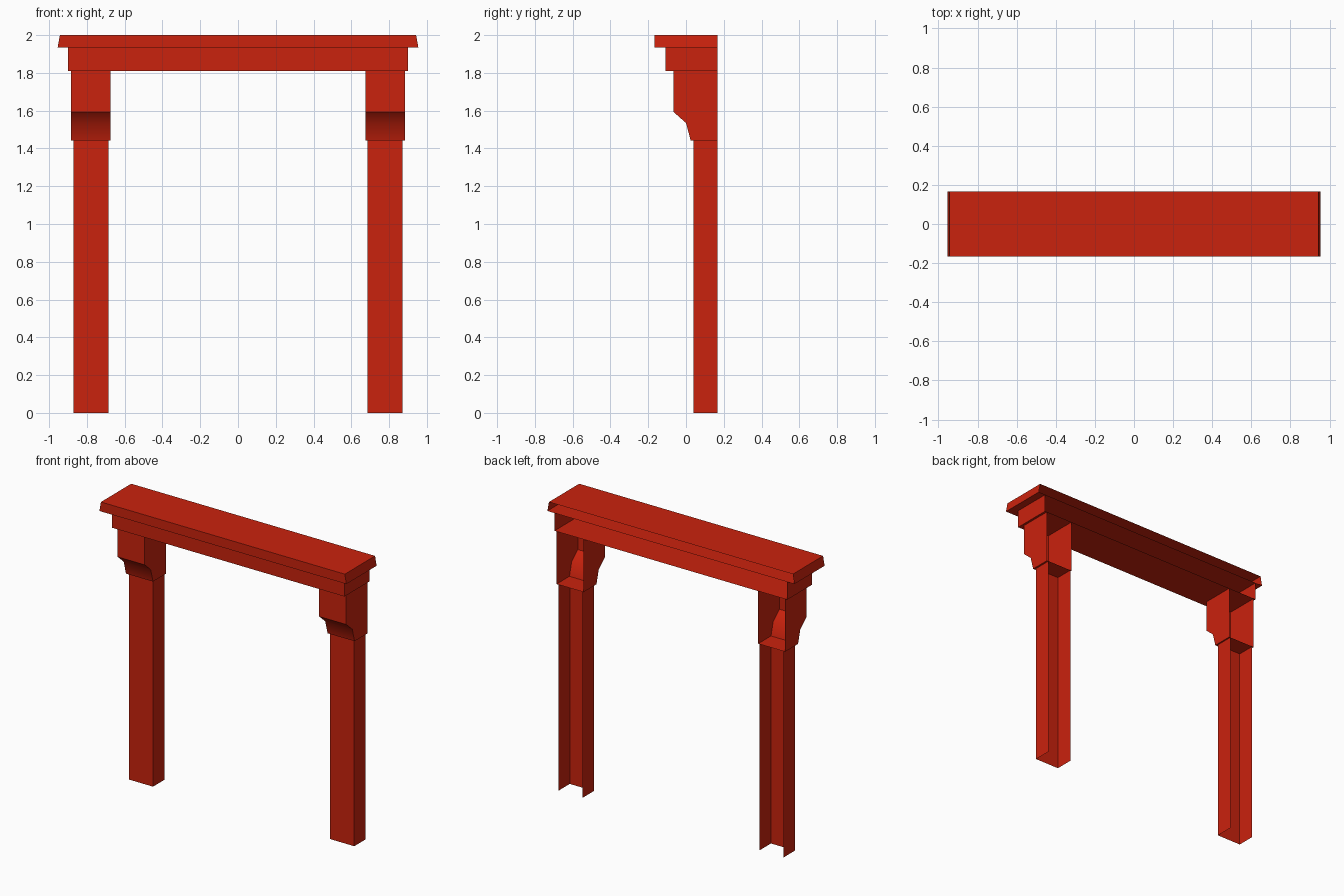
import bpy
import bmesh
import math

cube = bpy.data.objects.get("Cube")
if cube:
    bpy.data.objects.remove(cube, do_unlink=True)

BACK = 0.167
RED = (0.59, 0.016, 0.004, 1.0)

red_paint = bpy.data.materials.new("red paint")
red_paint.use_nodes = True
red_paint.diffuse_color = RED
red_paint.node_tree.nodes["Principled BSDF"].inputs["Base Color"].default_value = RED


def shell(name, x0, x1, front, top=False, floor=True, flare=0.0, mirror=False):
    """Sweep a (y, z) front profile, listed downwards, along x; the back stays open.
    flare widens the ends at the bottom."""
    profile = [(BACK, front[0][1])] + front + [(BACK, front[-1][1])]
    z_top, z_bottom = front[0][1], front[-1][1]
    bm = bmesh.new()

    def row(x, direction):
        return [bm.verts.new((x + direction * flare * (z_top - z) / (z_top - z_bottom), y, z))
                for y, z in profile]

    a, b = row(x0, -1), row(x1, 1)
    last = len(profile) - 2
    for i in range(last + 1):
        if (i == 0 and not top) or (i == last and not floor):
            continue
        bm.faces.new((a[i], a[i + 1], b[i + 1], b[i]))
    bm.faces.new(a[::-1])
    bm.faces.new(b)

    mesh = bpy.data.meshes.new(name)
    bm.to_mesh(mesh)
    bm.free()
    mesh.materials.append(red_paint)
    mesh.shade_smooth()
    mesh.set_sharp_from_angle(angle=math.radians(42))
    obj = bpy.data.objects.new(name, mesh)
    bpy.context.collection.objects.link(obj)
    if mirror:
        obj.modifiers.new("mirror", "MIRROR").use_axis[0] = True
    return obj


# Flared cornice and the beam below it
shell("cornice", -0.943, 0.943, [(-BACK, 2.0), (-BACK, 1.934)], top=True, flare=0.012)
shell("beam", -0.9, 0.9, [(-0.109, 1.934), (-0.109, 1.81)])

# Brackets with a concave underside
shell("brackets", 0.675, 0.884,
      [(-0.067, 1.81), (-0.067, 1.594), (0.0, 1.535), (0.025, 1.442)], mirror=True)

# Channel-shaped posts, open at the back and foot
shell("posts", 0.685, 0.871, [(0.04, 1.442), (0.04, 0.0)], floor=False, mirror=True)
